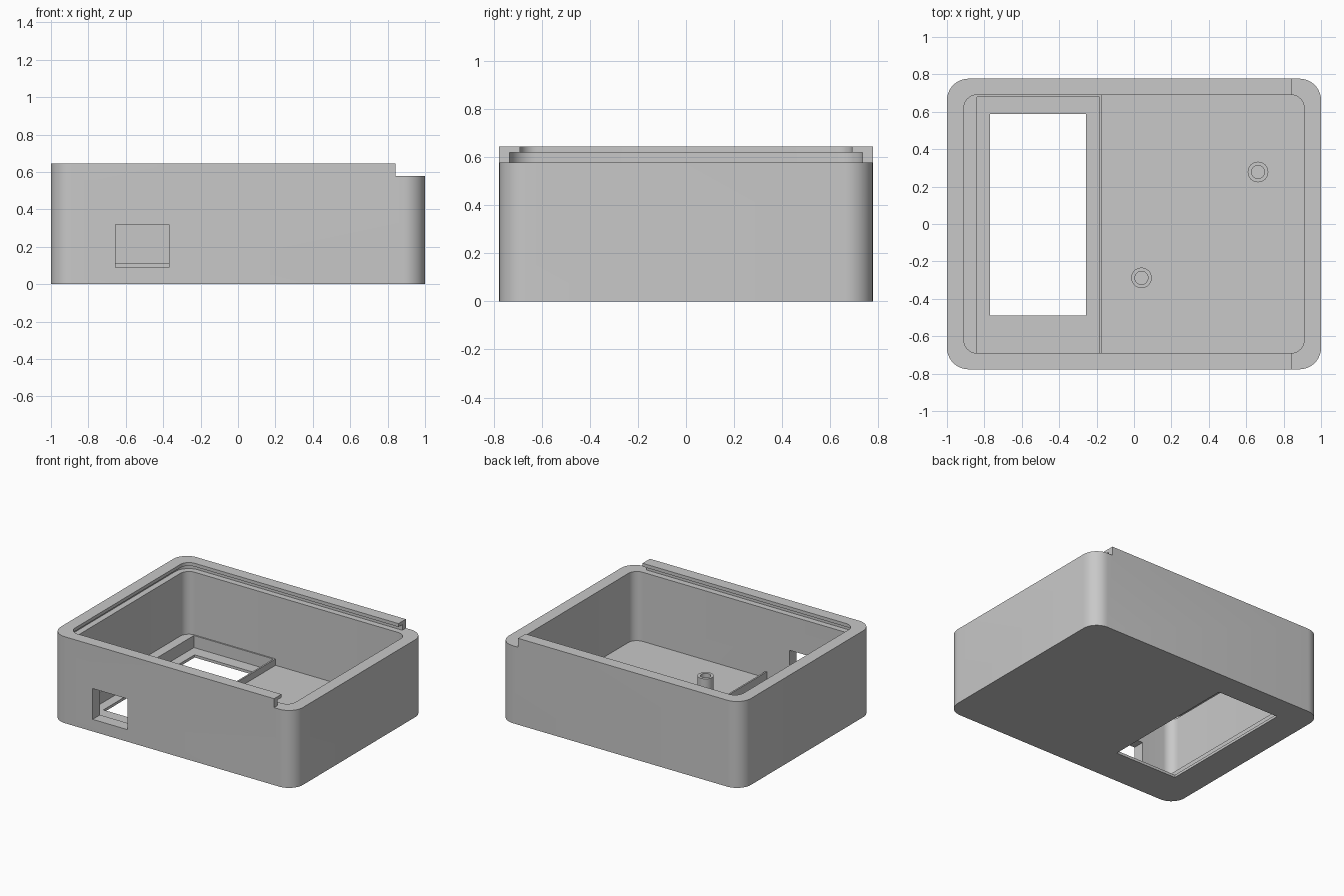
import bpy, bmesh
from math import cos, sin, pi

cube = bpy.data.objects.get("Cube")
if cube:
    bpy.data.objects.remove(cube, do_unlink=True)

GREY = (0.58, 0.58, 0.58, 1)
mat = bpy.data.materials.new("matte grey plastic")
mat.use_nodes = True
mat.diffuse_color = GREY
mat.node_tree.nodes["Principled BSDF"].inputs["Base Color"].default_value = GREY

HALF_Y, HEIGHT = 0.777, 0.645
FLOOR, FRAME_Z, RAIL_Z, LIP_Z = 0.062, 0.11, 0.578, 0.62


def rounded(x0, x1, y0, y1, r=0.0, steps=10):
    """Outline of a rectangle with rounded corners."""
    if r == 0:
        return [(x0, y0), (x1, y0), (x1, y1), (x0, y1)]
    centres = [(x1 - r, y1 - r), (x0 + r, y1 - r), (x0 + r, y0 + r), (x1 - r, y0 + r)]
    return [(cx + r * cos(a), cy + r * sin(a))
            for q, (cx, cy) in enumerate(centres)
            for a in [(q + i / steps) * pi / 2 for i in range(steps + 1)]]


def circle(x, y, r, n=32):
    return [(x + r * cos(2 * pi * i / n), y + r * sin(2 * pi * i / n)) for i in range(n)]


def prism(name, outline, z0, z1):
    """Upright solid with the given outline."""
    bm = bmesh.new()
    base = bm.faces.new([bm.verts.new((x, y, z0)) for x, y in outline])
    top = bmesh.ops.extrude_face_region(bm, geom=[base])["geom"]
    bmesh.ops.translate(bm, vec=(0, 0, z1 - z0),
                        verts=[v for v in top if isinstance(v, bmesh.types.BMVert)])
    bmesh.ops.recalc_face_normals(bm, faces=bm.faces)
    mesh = bpy.data.meshes.new(name)
    bm.to_mesh(mesh)
    bm.free()
    mesh.materials.append(mat)
    obj = bpy.data.objects.new(name, mesh)
    bpy.context.collection.objects.link(obj)
    return obj


def cut(obj, outline, z0, z1):
    """Subtract a prism from an object."""
    cutter = prism("cutter", outline, z0, z1)
    cutter.hide_render = True
    mod = obj.modifiers.new("cut", "BOOLEAN")
    mod.operation, mod.solver, mod.object = "DIFFERENCE", "EXACT", cutter
    bpy.context.view_layer.update()
    mesh = bpy.data.meshes.new_from_object(
        obj.evaluated_get(bpy.context.evaluated_depsgraph_get()))
    obj.modifiers.clear()
    obj.data = mesh
    bpy.data.objects.remove(cutter, do_unlink=True)


# Case shell with its main cavity
case = prism("case_shell", rounded(-1, 1, -HALF_Y, HALF_Y, 0.115), 0, HEIGHT)
cut(case, rounded(-0.91, 0.91, -0.69, 0.69, 0.07), FLOOR, 1)

# Sliding lid channel: undercut groove, and an open end without rails
cut(case, rounded(-0.955, 1.5, -0.735, 0.735, 0.11), RAIL_Z, LIP_Z)
cut(case, rounded(0.842, 1.5, -1, 1), RAIL_Z, 1)

# Recess in the floor with a display opening through it
cut(case, rounded(-0.84, -0.185, -0.69, 0.68), 0.02, 0.1)
cut(case, rounded(-0.77, -0.257, -0.488, 0.588), -0.1, 0.05)

# Cable window in the front wall
cut(case, rounded(-0.656, -0.37, -0.9, -0.6), 0.09, 0.32)

# Raised frame around the recess, open towards the front wall
frame = prism("recess_frame", rounded(-0.915, -0.173, -0.695, 0.695), 0.04, FRAME_Z)
cut(frame, rounded(-0.84, -0.185, -0.8, 0.68), 0, 0.5)
parts = [case, frame]

# Hollow mounting posts
for name, x, y in (("rear_post", 0.663, 0.278), ("front_post", 0.04, -0.288)):
    post = prism(name, circle(x, y, 0.055), FLOOR - 0.02, 0.175)
    cut(post, circle(x, y, 0.035), FLOOR + 0.003, 0.5)
    parts.append(post)

# Smooth the rounded corners while keeping edges crisp
bpy.ops.object.select_all(action="DESELECT")
for obj in parts:
    obj.select_set(True)
bpy.context.view_layer.objects.active = case
bpy.ops.object.shade_smooth_by_angle()
